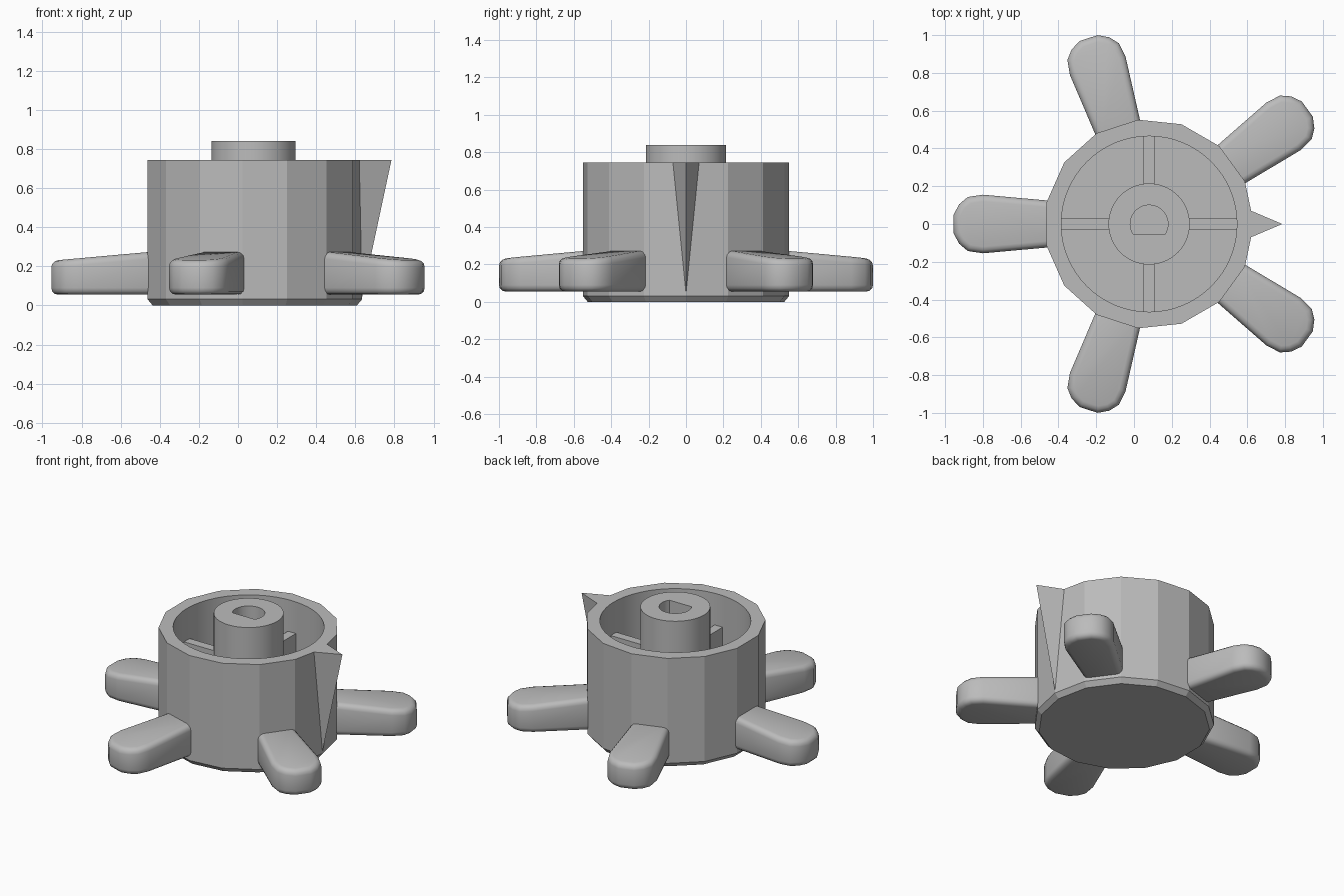
import bpy, bmesh, math
from mathutils import Matrix, Vector

old = bpy.data.objects.get("Cube")
if old:
    bpy.data.objects.remove(old, do_unlink=True)

CX = 0.08          # axis of the knob
WALL_R = 0.555     # outer shell radius
CAVITY_R = 0.465
HUB_R = 0.215
TOP = 0.745
FLOOR = 0.1

grey = bpy.data.materials.new("plain grey")
grey.use_nodes = True
grey.diffuse_color = (0.5, 0.5, 0.5, 1)
grey.node_tree.nodes["Principled BSDF"].inputs["Base Color"].default_value = (0.5, 0.5, 0.5, 1)


def activate(obj):
    bpy.ops.object.select_all(action='DESELECT')
    obj.select_set(True)
    bpy.context.view_layer.objects.active = obj


def loft(name, rings, smooth=None):
    """Closed solid through matching rings of points, placed on the knob axis."""
    bm = bmesh.new()
    loops = [[bm.verts.new(p) for p in ring] for ring in rings]
    n = len(loops[0])
    for low, high in zip(loops, loops[1:]):
        for i in range(n):
            j = (i + 1) % n
            bm.faces.new((low[i], low[j], high[j], high[i]))
    bm.faces.new(loops[0][::-1])
    bm.faces.new(loops[-1])
    bmesh.ops.recalc_face_normals(bm, faces=bm.faces)
    mesh = bpy.data.meshes.new(name)
    bm.to_mesh(mesh)
    bm.free()
    mesh.materials.append(grey)
    obj = bpy.data.objects.new(name, mesh)
    bpy.context.collection.objects.link(obj)
    obj.location.x = CX
    if smooth:
        activate(obj)
        bpy.ops.object.shade_smooth_by_angle(angle=math.radians(smooth))
    return obj


def circle(r, z, n, start=0.0, sweep=math.tau, closed=True):
    steps = n if closed else n - 1
    return [(r * math.cos(start + sweep * i / steps),
             r * math.sin(start + sweep * i / steps), z) for i in range(n)]


def cut(obj, cutter, smooth):
    """Subtract the cutter, then discard it."""
    cutter.hide_render = True
    bpy.context.view_layer.update()
    activate(obj)
    mod = obj.modifiers.new("cut", 'BOOLEAN')
    mod.operation = 'DIFFERENCE'
    mod.solver = 'EXACT'
    mod.object = cutter
    bpy.ops.object.modifier_apply(modifier=mod.name)
    bpy.data.objects.remove(cutter, do_unlink=True)
    bpy.ops.object.shade_smooth_by_angle(angle=math.radians(smooth))


# Faceted cup with a chamfered foot and round cavity
shell = loft("shell", [circle(WALL_R - 0.027, 0, 15), circle(WALL_R, 0.032, 15),
                       circle(WALL_R, TOP, 15)])
cut(shell, loft("cavity_cutter", [circle(CAVITY_R, FLOOR, 64),
                                  circle(CAVITY_R, TOP + 0.1, 64)]), 15)

# Central hub with a D-shaped shaft hole
hub = loft("hub", [circle(HUB_R, FLOOR - 0.03, 64), circle(HUB_R, 0.84, 64)])
flat = math.asin(0.55)
hole = [circle(0.1, z, 32, -flat, math.pi + 2 * flat, False) for z in (0.35, 0.95)]
cut(hub, loft("shaft_hole_cutter", hole), 30)

# Four ribs between hub and wall
for k in range(4):
    turn = Matrix.Rotation(k * math.pi / 2, 3, 'Z')
    rings = [[turn @ Vector((x, y, z)) for x, y in
              ((HUB_R - 0.02, -0.03), (CAVITY_R + 0.02, -0.03),
               (CAVITY_R + 0.02, 0.03), (HUB_R - 0.02, 0.03))]
             for z in (FLOOR - 0.03, 0.53)]
    loft(f"rib_{k + 1}", rings)

# Tapered pointer, wide at the rim and vanishing at the foot
bm = bmesh.new()
tip, left, right, foot = [bm.verts.new(p) for p in (
    (0.785, 0, TOP), (0.62, 0.07, TOP), (0.62, -0.07, TOP), (0.634, 0, 0.04))]
for face in ((tip, left, right), (tip, foot, left), (tip, right, foot), (left, foot, right)):
    bm.faces.new(face)
bmesh.ops.recalc_face_normals(bm, faces=bm.faces)
mesh = bpy.data.meshes.new("pointer")
bm.to_mesh(mesh)
bm.free()
mesh.materials.append(grey)
bpy.context.collection.objects.link(bpy.data.objects.new("pointer", mesh))

# Five rounded grip arms with tops sloping down outward
half = [(0.49, 0.12), (0.88, 0.155), (0.96, 0.143), (1.005, 0.105), (1.035, 0.05)]
outline = [(r, -w) for r, w in half] + [(r, w) for r, w in reversed(half)]
for k in range(5):
    turn = Matrix.Rotation(math.pi + k * math.tau / 5, 3, 'Z')
    bottom = [turn @ Vector((r, w, 0.055)) for r, w in outline]
    top = [turn @ Vector((r, w, 0.273 - 0.09 * (r - 0.54))) for r, w in outline]
    arm = loft(f"grip_arm_{k + 1}", [bottom, top])
    activate(arm)
    bevel = arm.modifiers.new("rounding", 'BEVEL')
    bevel.width = 0.035
    bevel.segments = 3
    bevel.limit_method = 'ANGLE'
    bevel.angle_limit = math.radians(60)
    bpy.ops.object.modifier_apply(modifier=bevel.name)
    bpy.ops.object.shade_smooth_by_angle(angle=math.radians(40))
